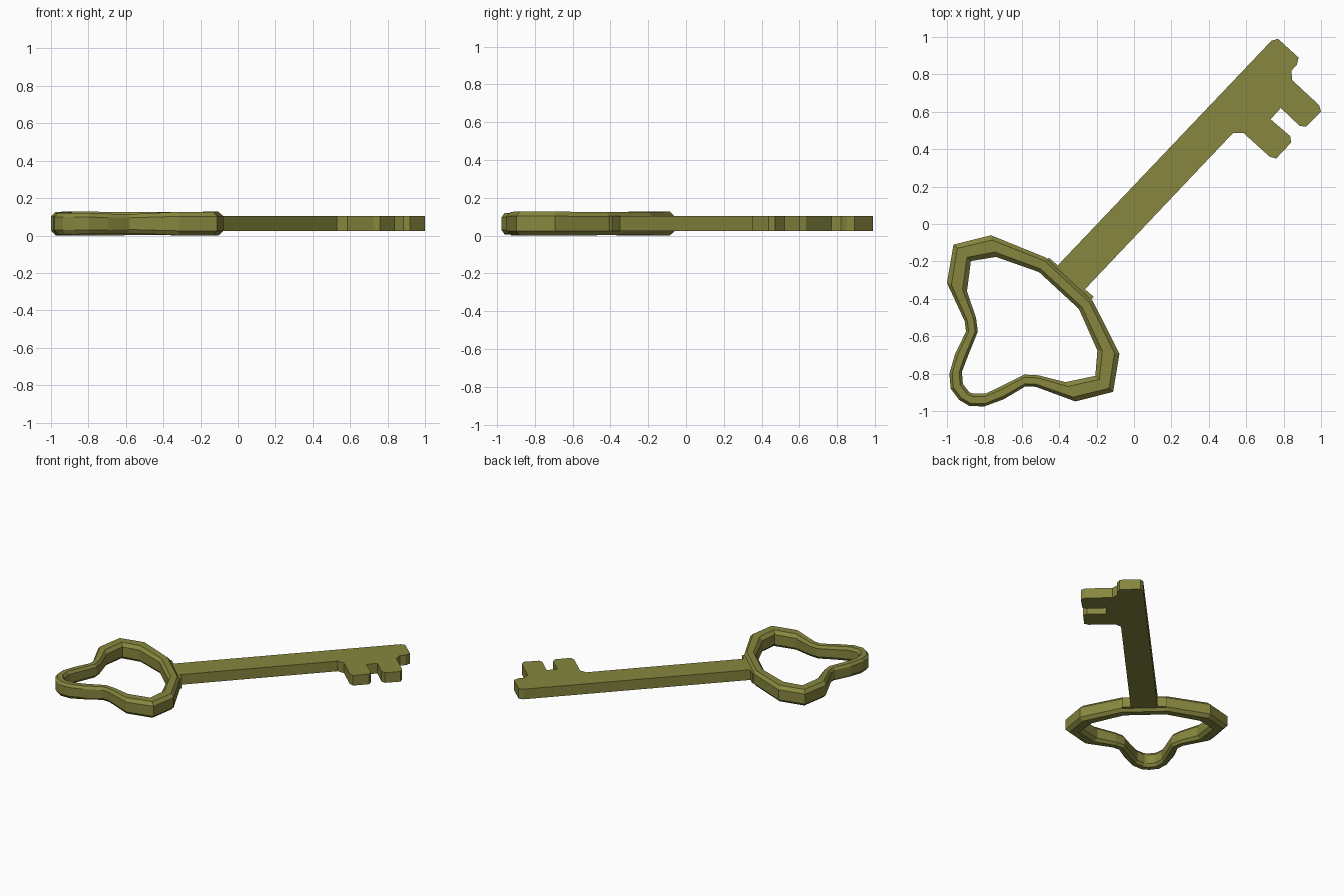
import bpy, bmesh, math
from mathutils import Vector

if "Cube" in bpy.data.objects:
    bpy.data.objects.remove(bpy.data.objects["Cube"])

mat = bpy.data.materials.new("olive_metal")
mat.diffuse_color = (0.24, 0.24, 0.05, 1)
mat.use_nodes = True
mat.node_tree.nodes["Principled BSDF"].inputs["Base Color"].default_value = mat.diffuse_color
MID = 0.0635  # mid height of the key


def finish(name, bm):
    bmesh.ops.recalc_face_normals(bm, faces=bm.faces[:])
    mesh = bpy.data.meshes.new(name)
    bm.to_mesh(mesh)
    bm.free()
    mesh.materials.append(mat)
    ob = bpy.data.objects.new(name, mesh)
    bpy.context.collection.objects.link(ob)
    return ob


def plate(name, outline, half):
    bm = bmesh.new()
    face = bm.faces.new([bm.verts.new((x, y, MID - half)) for x, y in outline])
    ext = bmesh.ops.extrude_face_region(bm, geom=[face])
    top = [v for v in ext["geom"] if isinstance(v, bmesh.types.BMVert)]
    bmesh.ops.translate(bm, verts=top, vec=(0, 0, 2 * half))
    return finish(name, bm)


# Shaft with the toothed bit
plate("shaft_and_teeth", [
    (-0.43, -0.245), (0.735, 0.98), (0.77, 0.99), (0.88, 0.89), (0.87, 0.85),
    (0.842, 0.82), (0.845, 0.77), (0.99, 0.635), (1.0, 0.60), (0.92, 0.52),
    (0.885, 0.525), (0.785, 0.62), (0.73, 0.56), (0.835, 0.47), (0.84, 0.435),
    (0.76, 0.35), (0.725, 0.36), (0.585, 0.487), (0.53, 0.487), (-0.285, -0.373),
], 0.04)

# Collar where the shaft meets the bow
plate("collar", [(-0.455, -0.18), (-0.215, -0.39), (-0.25, -0.43), (-0.49, -0.22)], 0.04)

# Bow: half of the stations (outer xy, inner xy, half height), mirrored over the key axis
ANG = math.radians(47.3)
ORIGIN = Vector((-0.415, -0.37))
PERP = Vector((-math.sin(ANG), math.cos(ANG)))
half = [
    ((-0.47, -0.18), (-0.508, -0.257), 0.061),
    ((-0.765, -0.06), (-0.738, -0.176), 0.0635),
    ((-0.965, -0.11), (-0.872, -0.198), 0.0635),
    ((-1.0, -0.315), (-0.893, -0.36), 0.0625),
    ((-0.905, -0.52), (-0.845, -0.50), 0.053),
    ((-0.898, -0.575), (-0.835, -0.575), 0.052),
    ((-0.957, -0.695), (-0.888, -0.706), 0.053),
    ((-0.987, -0.80), (-0.92, -0.79), 0.056),
    ((-0.98, -0.88), (-0.915, -0.855), 0.057),
    ((-0.935, -0.94), (-0.88, -0.90), 0.057),
]


def mirror(p):
    p = Vector(p)
    return p - 2 * (p - ORIGIN).dot(PERP) * PERP


stations = half + [(mirror(o), mirror(i), h) for o, i, h in reversed(half[:-1])]
section = [(1, 0.62), (0.55, 1), (-0.55, 1), (-1, 0.62),
           (-1, -0.62), (-0.55, -1), (0.55, -1), (1, -0.62)]
bm = bmesh.new()
rings = []
for o, i, h in stations:
    o, i = Vector(o), Vector(i)
    ring = []
    for s, t in section:
        p = (o + i) / 2 + (o - i) / 2 * s
        ring.append(bm.verts.new((p.x, p.y, MID + h * t)))
    rings.append(ring)
for a, b in zip(rings, rings[1:] + rings[:1]):
    for k in range(8):
        bm.faces.new((a[k], a[(k + 1) % 8], b[(k + 1) % 8], b[k]))
finish("bow_ring", bm)
